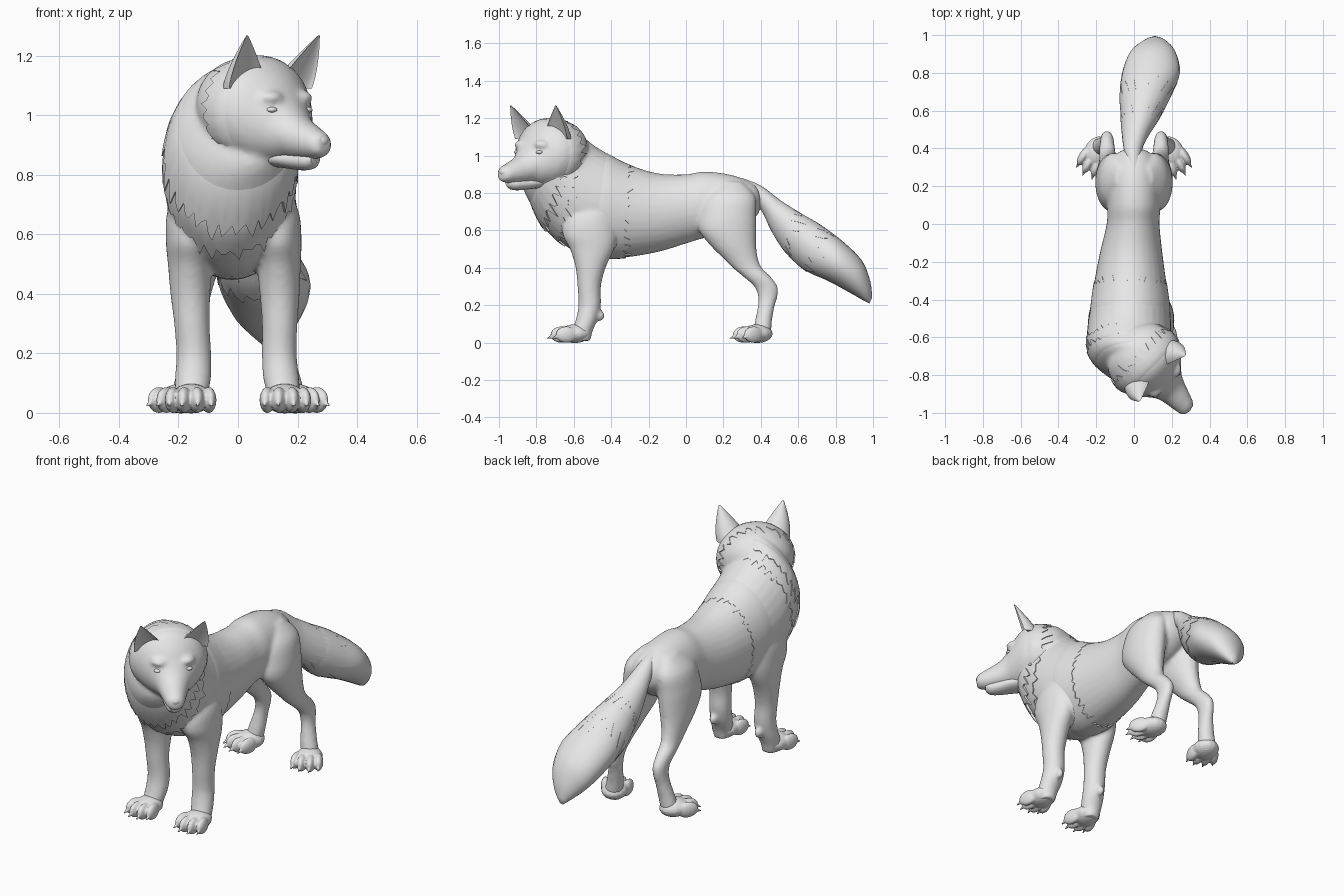
import bpy, bmesh, math, random
from mathutils import Vector, Matrix

if "Cube" in bpy.data.objects:
    bpy.data.objects.remove(bpy.data.objects["Cube"])

random.seed(4)
grey = bpy.data.materials.new("fur_grey")
grey.diffuse_color = (0.8, 0.8, 0.8, 1)
grey.use_nodes = True
grey.node_tree.nodes["Principled BSDF"].inputs["Base Color"].default_value = grey.diffuse_color


def finish(name, bm, voxel=0, iterations=0):
    bmesh.ops.recalc_face_normals(bm, faces=bm.faces[:])
    me = bpy.data.meshes.new(name)
    bm.to_mesh(me)
    bm.free()
    me.materials.append(grey)
    ob = bpy.data.objects.new(name, me)
    bpy.context.collection.objects.link(ob)
    if voxel:                       # fuse overlapping volumes into one skin
        rem = ob.modifiers.new("fuse", 'REMESH')
        rem.mode = 'VOXEL'
        rem.voxel_size = voxel
        rem.use_smooth_shade = True
        sm = ob.modifiers.new("soften", 'SMOOTH')
        sm.factor = 0.5
        sm.iterations = iterations
    else:
        bpy.ops.object.select_all(action='DESELECT')
        bpy.context.view_layer.objects.active = ob
        ob.select_set(True)
        bpy.ops.object.shade_smooth_by_angle(angle=math.radians(50))


# A ring is (centre, half-axis a, half-axis b); rings are blended smoothly along u
def ring_at(rings, u):
    i = max(0, min(int(u), len(rings) - 2))
    t = u - i
    p = [rings[max(0, min(i + k, len(rings) - 1))] for k in (-1, 0, 1, 2)]
    return [0.5 * (2 * q1 + (q2 - q0) * t + (2 * q0 - 5 * q1 + 4 * q2 - q3) * t * t
                   + (3 * q1 - q0 - 3 * q2 + q3) * t ** 3) for q0, q1, q2, q3 in zip(*p)]


def point(rings, u, ang, scale=1.0):
    c, a, b = ring_at(rings, u)
    return c + (a * math.cos(ang) + b * math.sin(ang)) * scale


def bridge(bm, rows):
    n = len(rows[0])
    for r0, r1 in zip(rows, rows[1:]):
        for k in range(n):
            m = (k + 1) % n
            bm.faces.new((r0[k], r0[m], r1[m], r1[k]))


def loft(bm, rings, sub=4, n=32):
    rows = []
    for j in range((len(rings) - 1) * sub + 1):
        rows.append([bm.verts.new(point(rings, j / sub, 2 * math.pi * k / n)) for k in range(n)])
    bridge(bm, rows)
    bm.faces.new(rows[0])
    bm.faces.new(rows[-1])


# Fur layer over a loft: thicker underneath, lifting toward a ragged free edge
def fur(name, rings, u0, u1, lift, jag, n=96):
    bm = bmesh.new()
    tips = [(k % 3) * 0.5 * jag * random.uniform(0.1, 1) for k in range(n)]
    rows = []
    for j, s in ((0, -1.2), (1, 0), (2, .5), (3, .8), (4, 1), (4, -1)):
        row = []
        for k in range(n):
            a = 2 * math.pi * k / n
            scale = 1 + s * lift * (.6 - .4 * math.sin(a)) if s >= 0 else 1 + .04 * s
            row.append(bm.verts.new(point(rings, u0 + (u1 - u0) * j / 4 + tips[k] * (j / 4) ** 3, a, scale)))
        rows.append(row)
    bridge(bm, rows)
    finish(name, bm)


def slab(yt, zt, yb, zb, cx, hw):
    return (Vector((cx, (yt + yb) / 2, (zt + zb) / 2)), Vector((hw, 0, 0)),
            Vector((0, (yt - yb) / 2, (zt - zb) / 2)))


def leg_ring(side, shift, z, y0, y1, x0, x1):
    return (Vector((side * (x0 + x1) / 2 + shift * z, (y0 + y1) / 2, z)),
            Vector((side * (x1 - x0) / 2, 0, 0)), Vector((0, (y1 - y0) / 2, 0)))


# The head is turned 45 degrees: s runs forward, lat runs sideways
FWD = Vector((.7071, -.7071, 0))
LAT = Vector((.7071, .7071, 0))
TURN = Matrix.Rotation(math.radians(45), 4, 'Z')


def head_pt(s, lat, z):
    return FWD * s + LAT * (lat - .47 - .1 * max(0, s - .68)) + Vector((0, 0, z))


def head_ring(s, zb, zt, hw):
    return head_pt(s, 0, (zb + zt) / 2), LAT * hw, Vector((0, 0, (zt - zb) / 2))


def blob(bm, mat, size):
    bmesh.ops.create_uvsphere(bm, u_segments=16, v_segments=10, radius=1,
                              matrix=mat @ Matrix.Diagonal((*size, 1)))


# Torso and neck: top y z, bottom y z, centre x, half width
torso = [slab(*r) for r in (
    (.40, .80, .40, .74, 0, .03), (.36, .85, .38, .68, 0, .09), (.25, .895, .28, .60, 0, .13),
    (.10, .915, .10, .56, 0, .14), (0, .90, 0, .53, -.005, .14), (-.15, .905, -.15, .485, -.015, .165),
    (-.30, .95, -.33, .455, -.02, .192), (-.40, 1.0, -.47, .455, -.02, .21),
    (-.50, 1.06, -.60, .49, -.025, .222), (-.57, 1.12, -.74, .60, -.025, .222),
    (-.62, 1.17, -.83, .74, 0, .205), (-.67, 1.19, -.87, .83, .03, .15), (-.74, 1.17, -.86, .92, .06, .09))]

# Skull and muzzle: forward position, bottom z, top z, half width
head = [head_ring(*r) for r in (
    (.38, .95, 1.13, .10), (.45, .88, 1.18, .175), (.55, .83, 1.20, .205), (.63, .83, 1.185, .185),
    (.69, .84, 1.125, .135), (.735, .85, 1.05, .095), (.78, .85, 1.0, .076), (.84, .852, .968, .06),
    (.885, .858, .945, .047), (.905, .87, .93, .03))]

# Legs: z, y range, x range
front_leg = ((.78, -.52, -.40, .12, .17), (.68, -.64, -.38, .06, .22), (.58, -.66, -.37, .06, .228),
             (.50, -.62, -.385, .075, .223), (.40, -.59, -.43, .083, .217), (.30, -.58, -.455, .088, .207),
             (.20, -.575, -.455, .085, .202), (.12, -.59, -.475, .087, .208), (.06, -.61, -.50, .10, .21),
             (.01, -.61, -.51, .11, .20))
hind_leg = ((.86, .18, .30, .04, .10), (.78, .10, .37, .02, .175), (.68, .07, .375, .02, .20),
            (.60, .07, .375, .03, .205), (.52, .13, .375, .05, .20), (.45, .20, .385, .075, .19),
            (.40, .25, .405, .09, .185), (.35, .31, .455, .10, .185), (.30, .365, .49, .105, .18),
            (.25, .385, .49, .11, .18), (.20, .385, .475, .115, .188), (.12, .37, .46, .12, .21),
            (.06, .36, .455, .13, .225), (.01, .36, .44, .14, .22))

# Body: torso, head, legs, brows and wrist pads fused into one smooth skin
bm = bmesh.new()
loft(bm, torso)
loft(bm, head)
for side in (-1, 1):
    for leg, shift in ((front_leg, -.025), (hind_leg, 0)):
        loft(bm, [leg_ring(side, shift, *r) for r in leg])
    blob(bm, Matrix.Translation(head_pt(.685, side * .07, 1.058)) @ TURN, (.05, .052, .028))
    blob(bm, Matrix.Translation((side * .145, -.46, .145)), (.022, .025, .03))
finish("body", bm, voxel=0.011, iterations=4)

# Ragged fur layers of the mane and cheeks
fur("mane_back", torso, 7.6, 6.05, .02, -.28)
fur("mane_front", torso, 10.3, 9.3, .06, -.6)
fur("chest_fur", torso, 9.4, 8.6, .03, -.4)
fur("cheek_ruff", head, 2.9, 1.8, .05, -.6, n=72)

# Tail with fur clumps
tail = [slab(*r) for r in (
    (.30, .88, .34, .74, 0, .04), (.40, .84, .40, .71, -.005, .05), (.50, .765, .46, .59, .01, .075),
    (.60, .70, .54, .475, .035, .105), (.72, .63, .64, .385, .06, .135), (.84, .54, .76, .33, .09, .153),
    (.94, .44, .88, .265, .10, .12), (.985, .33, .95, .225, .11, .06), (.995, .24, .98, .21, .11, .015))]
bm = bmesh.new()
loft(bm, tail, n=24)
finish("tail", bm)
fur("tail_fur_upper", tail, 1.8, 2.8, .03, .7, n=42)
fur("tail_fur_lower", tail, 3.0, 3.9, .025, .8, n=42)

# Lower jaw
bm = bmesh.new()
loft(bm, [head_ring(*r) for r in (
    (.60, .83, .89, .07), (.70, .822, .885, .064), (.78, .815, .88, .05), (.83, .818, .875, .038),
    (.855, .835, .87, .022))], n=20)
finish("lower_jaw", bm)

# Nose
bm = bmesh.new()
blob(bm, Matrix.Translation(head_pt(.887, 0, .912)) @ TURN, (.028, .022, .022))
finish("nose", bm)

for side, label in ((-1, "left"), (1, "right")):
    bm = bmesh.new()
    blob(bm, Matrix.Translation(head_pt(.718, side * .083, 1.018)) @ TURN, (.02, .018, .01))
    finish(label + "_eye", bm)

    # Ear: crescent section tapering to a tip, hollow toward the front
    bm = bmesh.new()
    rows = []
    for j in range(11):
        t = j / 10
        w = .082 * (1 - t ** 1.4) + .004
        row = []
        for k in range(20):
            a = 2 * math.pi * k / 20
            depth = abs(math.sin(a)) * w * (.95 if math.sin(a) > 0 else .3)
            row.append(bm.verts.new(head_pt(.625 + .06 * t - depth, side * (.11 + .06 * t) + w * math.cos(a),
                                            1.09 + .177 * t)))
        rows.append(row)
    bridge(bm, rows)
    bm.faces.new(rows[0])
    bm.faces.new(rows[-1])
    finish(label + "_ear", bm)

    # Paws: pad, four toes and claws fused together
    for part, x, y, heading in (("front", .157, -.59, .03), ("hind", .19, .385, .40)):
        base = Matrix.Translation((side * x, y, 0)) @ Matrix.Rotation(side * heading, 4, 'Z')
        bm = bmesh.new()
        blob(bm, base @ Matrix.Translation((0, -.005, .048)), (.072, .085, .05))
        for off, fwd in ((-.06, .05), (-.022, .075), (.022, .075), (.06, .05)):
            toe = base @ Matrix.Translation((off, -fwd, .043)) @ Matrix.Rotation(off * 3, 4, 'Z')
            blob(bm, toe, (.025, .06, .044))
            bmesh.ops.create_cone(bm, cap_ends=True, segments=8, radius1=.014, radius2=.003, depth=.05,
                                  matrix=toe @ Matrix.Translation((0, -.057, -.012))
                                  @ Matrix.Rotation(math.radians(112), 4, 'X'))
        finish(f"{label}_{part}_paw", bm, voxel=0.006, iterations=1)
